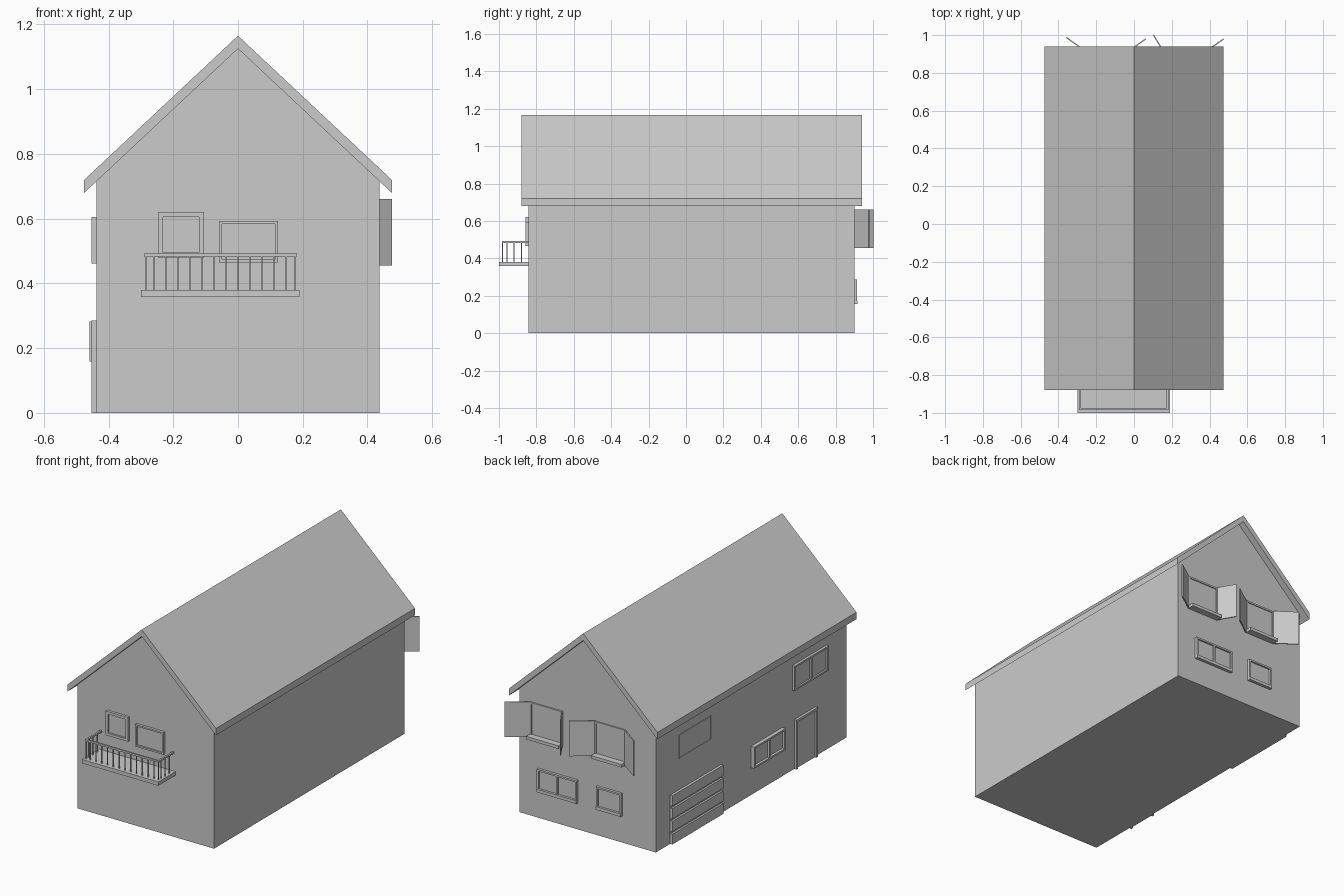
import bpy, bmesh
from mathutils import Vector

cube = bpy.data.objects.get("Cube")
if cube:
    bpy.data.objects.remove(cube, do_unlink=True)

grey = bpy.data.materials.new("plain grey")
grey.use_nodes = True
grey.diffuse_color = (0.6, 0.6, 0.6, 1)
grey.node_tree.nodes["Principled BSDF"].inputs["Base Color"].default_value = (0.6, 0.6, 0.6, 1)

FRONT, BACK, SIDE = -0.843, 0.9, -0.437


def finish(name, bm):
    bmesh.ops.recalc_face_normals(bm, faces=bm.faces)
    mesh = bpy.data.meshes.new(name)
    bm.to_mesh(mesh)
    bm.free()
    mesh.materials.append(grey)
    obj = bpy.data.objects.new(name, mesh)
    bpy.context.scene.collection.objects.link(obj)
    return obj


def extrude(bm, points, offset):
    face = bm.faces.new([bm.verts.new(p) for p in points])
    new = bmesh.ops.extrude_face_region(bm, geom=[face], use_keep_orig=True)["geom"]
    bmesh.ops.translate(bm, vec=offset, verts=[v for v in new if isinstance(v, bmesh.types.BMVert)])


def box(bm, x, y, z):
    extrude(bm, [(x[0], y[0], z[0]), (x[1], y[0], z[0]), (x[1], y[1], z[0]), (x[0], y[1], z[0])],
            Vector((0, 0, z[1] - z[0])))


def on_wall(bm, wall, u, z, depth):
    """Box standing out from a wall; u runs along the wall."""
    if wall == "front":
        box(bm, u, (FRONT - depth, FRONT + 0.002), z)
    elif wall == "back":
        box(bm, u, (BACK - 0.002, BACK + depth), z)
    else:
        box(bm, (SIDE - depth, SIDE + 0.002), u, z)


def window(name, wall, u, z, depth=0.015, bar=0.01, mullion=False, bottom=True, sill=0):
    bm = bmesh.new()
    (a, b), (lo, hi) = u, z
    on_wall(bm, wall, u, z, depth * 0.35)
    on_wall(bm, wall, (a, a + bar), z, depth)
    on_wall(bm, wall, (b - bar, b), z, depth)
    on_wall(bm, wall, u, (hi - bar, hi), depth)
    if bottom:
        on_wall(bm, wall, u, (lo, lo + bar), depth)
    if mullion:
        mid = (a + b) / 2
        on_wall(bm, wall, (mid - bar / 2, mid + bar / 2), z, depth)
    if sill:
        on_wall(bm, wall, u, (lo, lo + 0.018), sill)
    finish(name, bm)


# House body and roof
bm = bmesh.new()
extrude(bm, [(-0.437, FRONT, 0), (0.437, FRONT, 0), (0.437, FRONT, 0.716),
             (0, FRONT, 1.125), (-0.437, FRONT, 0.716)], Vector((0, BACK - FRONT, 0)))
finish("house_body", bm)

bm = bmesh.new()
for s in (-1, 1):
    extrude(bm, [(0, -0.88, 1.165), (s * 0.475, -0.88, 0.72), (s * 0.475, -0.88, 0.68),
                 (0, -0.88, 1.125)], Vector((0, 1.82, 0)))
bmesh.ops.remove_doubles(bm, verts=bm.verts, dist=0.0001)
bmesh.ops.delete(bm, geom=[f for f in bm.faces if all(abs(v.co.x) < 0.001 for v in f.verts)],
                 context="FACES")
finish("roof", bm)

# Balcony
bm = bmesh.new()
box(bm, (-0.3, 0.19), (-1, FRONT), (0.358, 0.38))
finish("balcony_floor", bm)

bm = bmesh.new()
box(bm, (-0.29, 0.182), (-0.985, -0.975), (0.483, 0.493))
for x in (-0.29, 0.172):
    box(bm, (x, x + 0.01), (-0.985, FRONT), (0.483, 0.493))
finish("balcony_rail", bm)

bm = bmesh.new()
r = 0.0025
posts = [(-0.26 + i * 0.0371, -0.98) for i in range(12)]
for x in (-0.285, 0.177):
    posts += [(x, y) for y in (-0.98, -0.957, -0.92, -0.88)]
for x, y in posts:
    box(bm, (x - r, x + r), (y - r, y + r), (0.378, 0.485))
finish("balcony_balusters", bm)

# Front openings
window("balcony_door", "front", (-0.247, -0.105), (0.48, 0.62), bar=0.015)
window("balcony_window", "front", (-0.058, 0.124), (0.465, 0.593), bar=0.009)

# Back upper windows with open shutters
shutters = {
    "right": ((-0.245, -0.05), ((-0.24, -0.36), (-0.055, 0.06)), (0.985, 0.982)),
    "left": ((0.158, 0.365), ((0.16, 0.1), (0.355, 0.473)), (1.0, 0.982)),
}
for side, (span, leaves, tips) in shutters.items():
    window("back_upper_window_" + side, "back", span, (0.455, 0.658), depth=0.008, sill=0.04)
    bm = bmesh.new()
    for (hinge, tip), y in zip(leaves, tips):
        along = Vector((tip - hinge, y - BACK, 0)).normalized()
        extrude(bm, [(hinge, BACK, 0.455), (tip, y, 0.455), (tip, y, 0.66), (hinge, BACK, 0.66)],
                Vector((along.y, -along.x, 0)) * 0.006)
    finish("shutters_" + side, bm)

# Back lower windows
window("back_lower_window_double", "back", (0.06, 0.315), (0.155, 0.287), mullion=True, sill=0.018)
window("back_lower_window_single", "back", (-0.223, -0.063), (0.155, 0.287), sill=0.018)

# Side openings
window("side_door", "side", (-0.56, -0.366), (0, 0.286), bar=0.014, bottom=False)
window("side_lower_window", "side", (-0.256, 0.03), (0.158, 0.282), depth=0.022, mullion=True)
window("side_upper_window_front", "side", (-0.66, -0.348), (0.462, 0.605), mullion=True)
window("side_upper_window_back", "side", (0.395, 0.69), (0.462, 0.6), depth=0.004, bar=0.006)

# Garage door of four raised slats
bm = bmesh.new()
on_wall(bm, "side", (0.304, 0.77), (0, 0.28), 0.004)
for i in range(4):
    on_wall(bm, "side", (0.304, 0.77), (i * 0.074, i * 0.074 + 0.06), 0.015)
finish("garage_door", bm)
